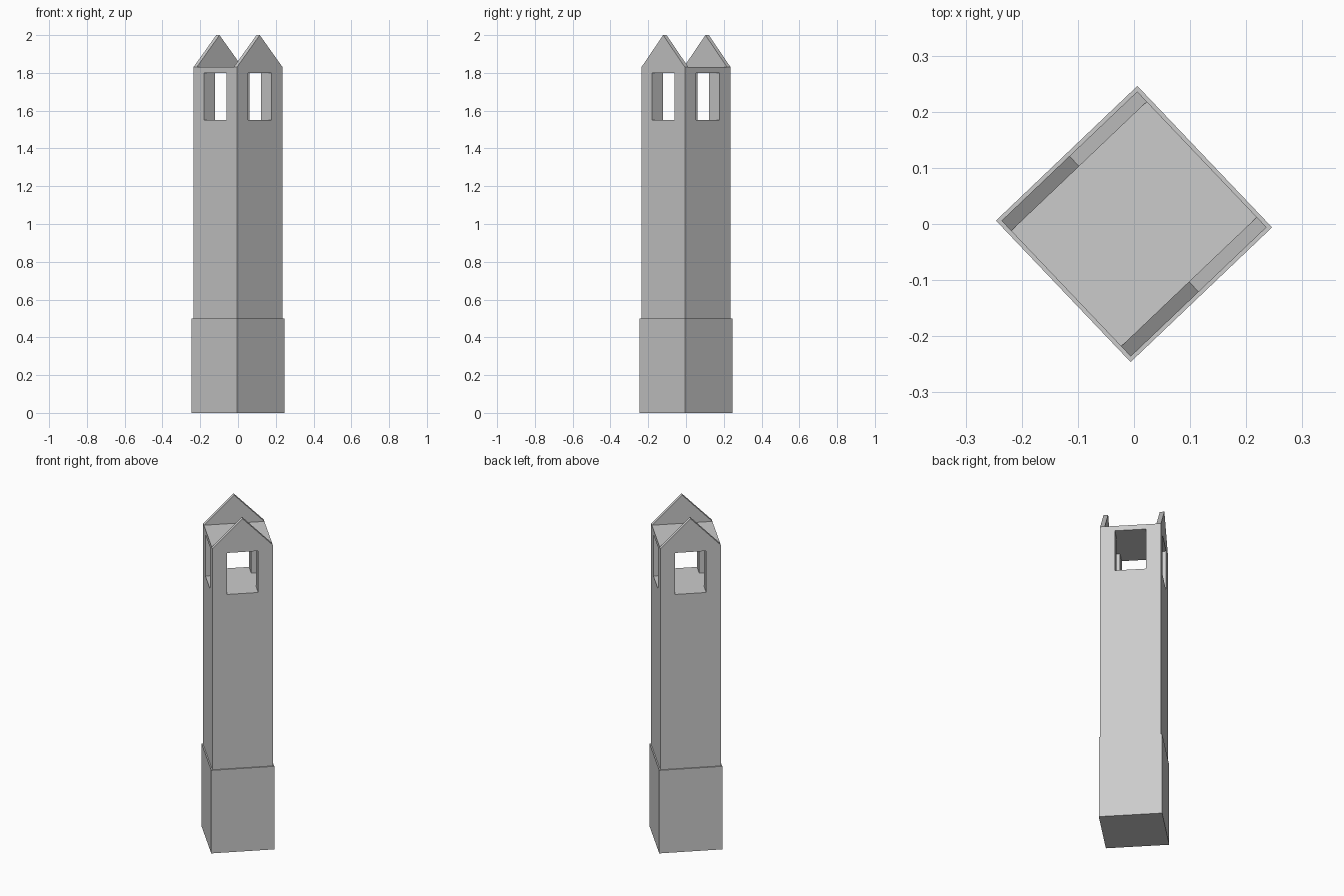
import bpy, bmesh, math
from mathutils import Matrix

if "Cube" in bpy.data.objects:
    bpy.data.objects.remove(bpy.data.objects["Cube"])

ROT = Matrix.Rotation(math.radians(43.6), 4, 'Z')
BASE, BODY = 0.348, 0.334      # plan widths
EAVES, PEAK = 1.83, 2.0


def prism(name, profile, y0, y1):
    """Extrude an (x, z) profile from y0 to y1, turned to the tower's angle."""
    bm = bmesh.new()
    face = bm.faces.new([bm.verts.new((x, y0, z)) for x, z in profile])
    ext = bmesh.ops.extrude_face_region(bm, geom=[face])
    bmesh.ops.translate(bm, vec=(0, y1 - y0, 0),
                        verts=[v for v in ext['geom'] if isinstance(v, bmesh.types.BMVert)])
    bmesh.ops.recalc_face_normals(bm, faces=bm.faces)
    bm.transform(ROT)
    me = bpy.data.meshes.new(name)
    bm.to_mesh(me)
    bm.free()
    ob = bpy.data.objects.new(name, me)
    bpy.context.collection.objects.link(ob)
    return ob


def block(name, wx, wy, z0, z1):
    h = wx / 2
    return prism(name, [(-h, z0), (h, z0), (h, z1), (-h, z1)], -wy / 2, wy / 2)


# Plinth and shaft
block("plinth", BASE, BASE, 0, 0.5)
shaft = block("tower_shaft", BODY, BODY, 0.5, EAVES)

# Two crossing tunnels form the belfry openings and corner posts
for i, (wx, wy) in enumerate(((0.172, 0.6), (0.6, 0.172))):
    cutter = block(f"opening_cutter_{i}", wx, wy, 1.55, 1.80)
    cutter.hide_render = True
    cutter.display_type = 'WIRE'
    bpy.context.view_layer.objects.active = shaft
    mod = shaft.modifiers.new("opening", 'BOOLEAN')
    mod.operation, mod.solver, mod.object = 'DIFFERENCE', 'EXACT', cutter
    bpy.ops.object.modifier_apply(modifier=mod.name)
    bpy.data.objects.remove(cutter)

# Thin gables on two opposite sides
h = BODY / 2
for name, s in (("front_gable", -1), ("back_gable", 1)):
    prism(name, [(-h, EAVES), (h, EAVES), (0, PEAK)], s * h, s * (h - 0.025))
